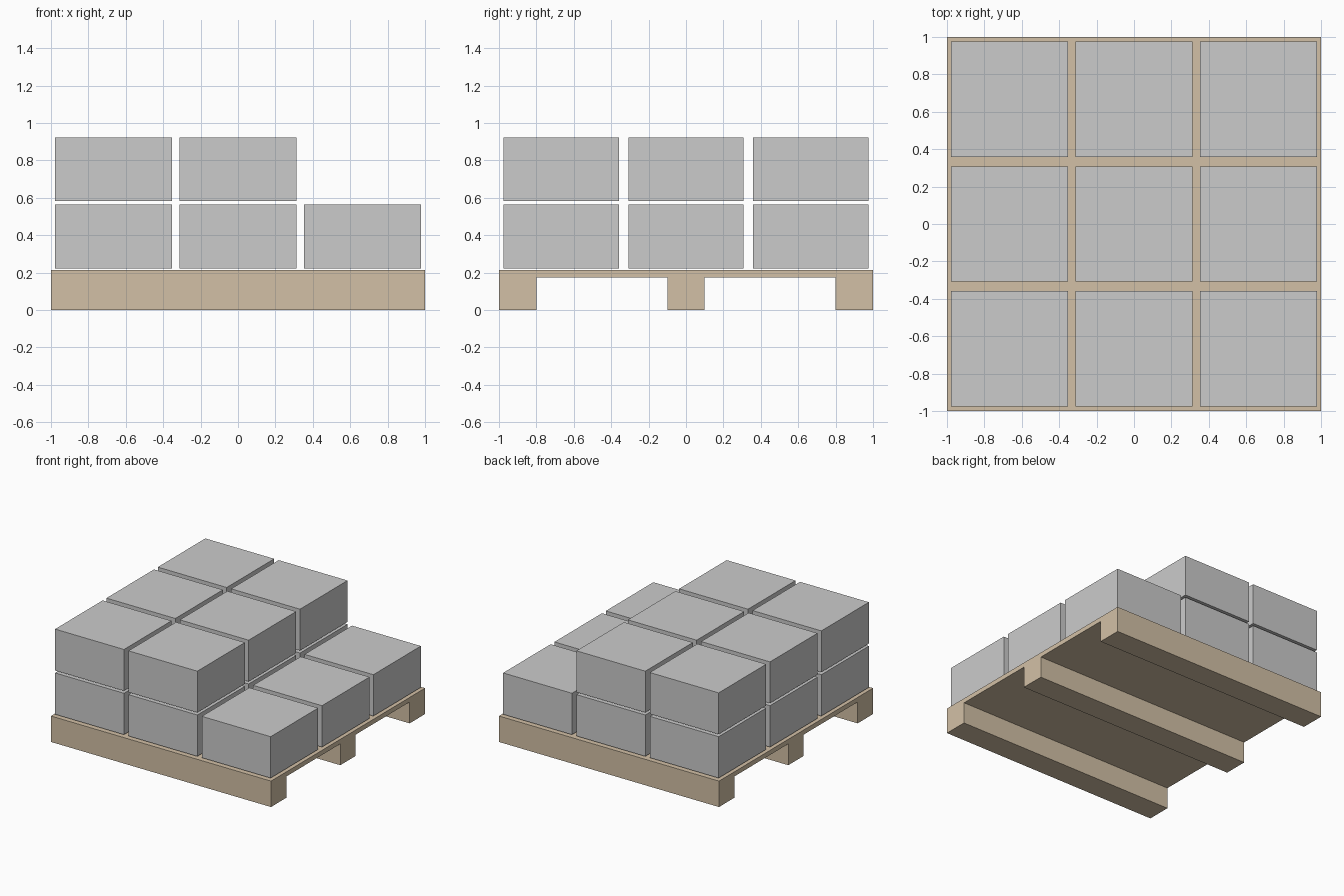
import bpy, bmesh

if "Cube" in bpy.data.objects:
    bpy.data.objects.remove(bpy.data.objects["Cube"])

wood = bpy.data.materials.new("wood")
wood.diffuse_color = (0.65, 0.53, 0.38, 1)
wood.use_nodes = True
wood.node_tree.nodes["Principled BSDF"].inputs["Base Color"].default_value = wood.diffuse_color

PITCH = 2 / 3
DECK_TOP, DECK_BOTTOM = 0.213, 0.175
BOX_SIZE = (0.626, 0.617, 0.34)
LAYER = 0.36


def finish(name, bm):
    mesh = bpy.data.meshes.new(name)
    bmesh.ops.recalc_face_normals(bm, faces=bm.faces)
    bm.to_mesh(mesh)
    bm.free()
    obj = bpy.data.objects.new(name, mesh)
    bpy.context.collection.objects.link(obj)
    return obj


# Pallet: deck and three runners as one (y, z) profile extruded along x
half = [(0.1, DECK_BOTTOM), (0.8, DECK_BOTTOM), (0.8, 0), (1, 0), (1, DECK_TOP)]
right = [(0.1, 0)] + half
profile = right + [(-y, z) for y, z in reversed(right)]
bm = bmesh.new()
face = bm.faces.new([bm.verts.new((-1, y, z)) for y, z in profile])
ext = bmesh.ops.extrude_face_region(bm, geom=[face])
bmesh.ops.translate(bm, vec=(2, 0, 0),
                    verts=[v for v in ext["geom"] if isinstance(v, bmesh.types.BMVert)])
finish("pallet", bm).data.materials.append(wood)

# Cartons: full 3 x 3 lower layer, upper layer leaves the right column empty
bm = bmesh.new()
bmesh.ops.create_cube(bm, size=1)
bmesh.ops.scale(bm, vec=BOX_SIZE, verts=bm.verts)
first = finish("carton", bm)
carton_mesh = first.data
bpy.data.objects.remove(first)
for layer, columns in enumerate(((-1, 0, 1), (-1, 0))):
    for col in columns:
        for row in (-1, 0, 1):
            box = bpy.data.objects.new(f"carton_{layer}_{col + 1}_{row + 1}", carton_mesh)
            box.location = (col * PITCH, row * PITCH, DECK_TOP + LAYER * (layer + 0.5))
            bpy.context.collection.objects.link(box)
